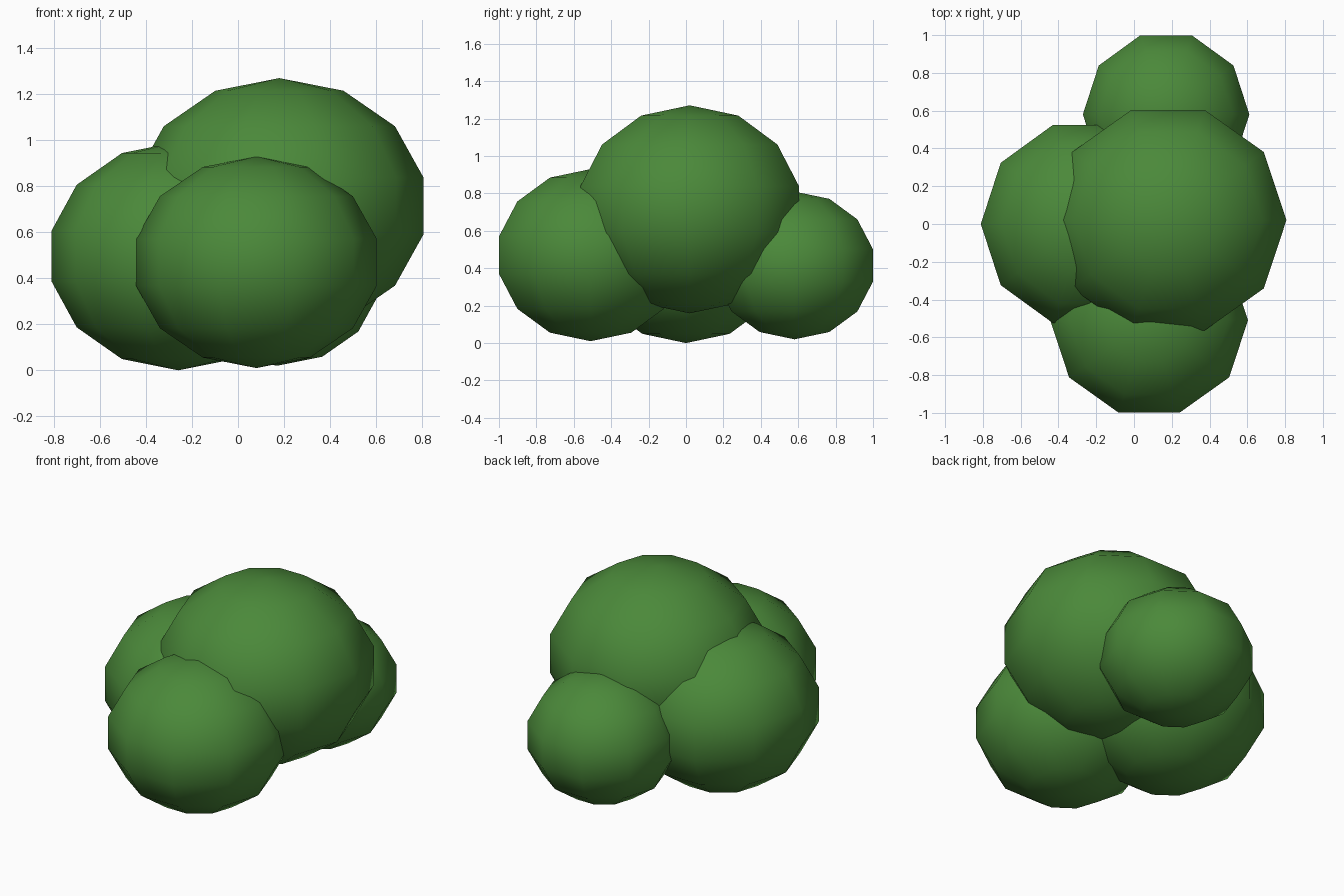
import bpy, bmesh
from math import atan2
from mathutils import Matrix, Vector

cube = bpy.data.objects.get("Cube")
if cube:
    bpy.data.objects.remove(cube, do_unlink=True)

# Leaf colour
leaf = bpy.data.materials.new("leaf_green")
leaf.use_nodes = True
GREEN = (0.07, 0.25, 0.042, 1)
leaf.diffuse_color = GREEN
bsdf = leaf.node_tree.nodes["Principled BSDF"]
bsdf.inputs["Base Color"].default_value = GREEN
bsdf.inputs["Roughness"].default_value = 0.9


def clump(name, centre, radii):
    """Low-poly, smooth-shaded foliage ball with a corner on the x axis."""
    bm = bmesh.new()
    bmesh.ops.create_uvsphere(bm, u_segments=10, v_segments=7, radius=1)
    corner = max(bm.verts, key=lambda v: v.co.x).co
    turn = Matrix.Rotation(-atan2(corner.y, corner.x), 4, "Z")
    bmesh.ops.transform(bm, matrix=turn, verts=bm.verts)
    bmesh.ops.scale(bm, vec=Vector(radii), verts=bm.verts)
    for face in bm.faces:
        face.smooth = True
    mesh = bpy.data.meshes.new(name)
    bm.to_mesh(mesh)
    bm.free()
    mesh.materials.append(leaf)
    obj = bpy.data.objects.new(name, mesh)
    obj.location = centre
    bpy.context.collection.objects.link(obj)


# Four overlapping clumps of the bush
clump("main_clump", (0.18, 0.02, 0.715), (0.643, 0.63, 0.556))
clump("right_clump", (-0.26, 0, 0.497), (0.565, 0.565, 0.497))
clump("front_clump", (0.08, -0.51, 0.47), (0.537, 0.527, 0.46))
clump("back_clump", (0.17, 0.58, 0.415), (0.452, 0.452, 0.395))
